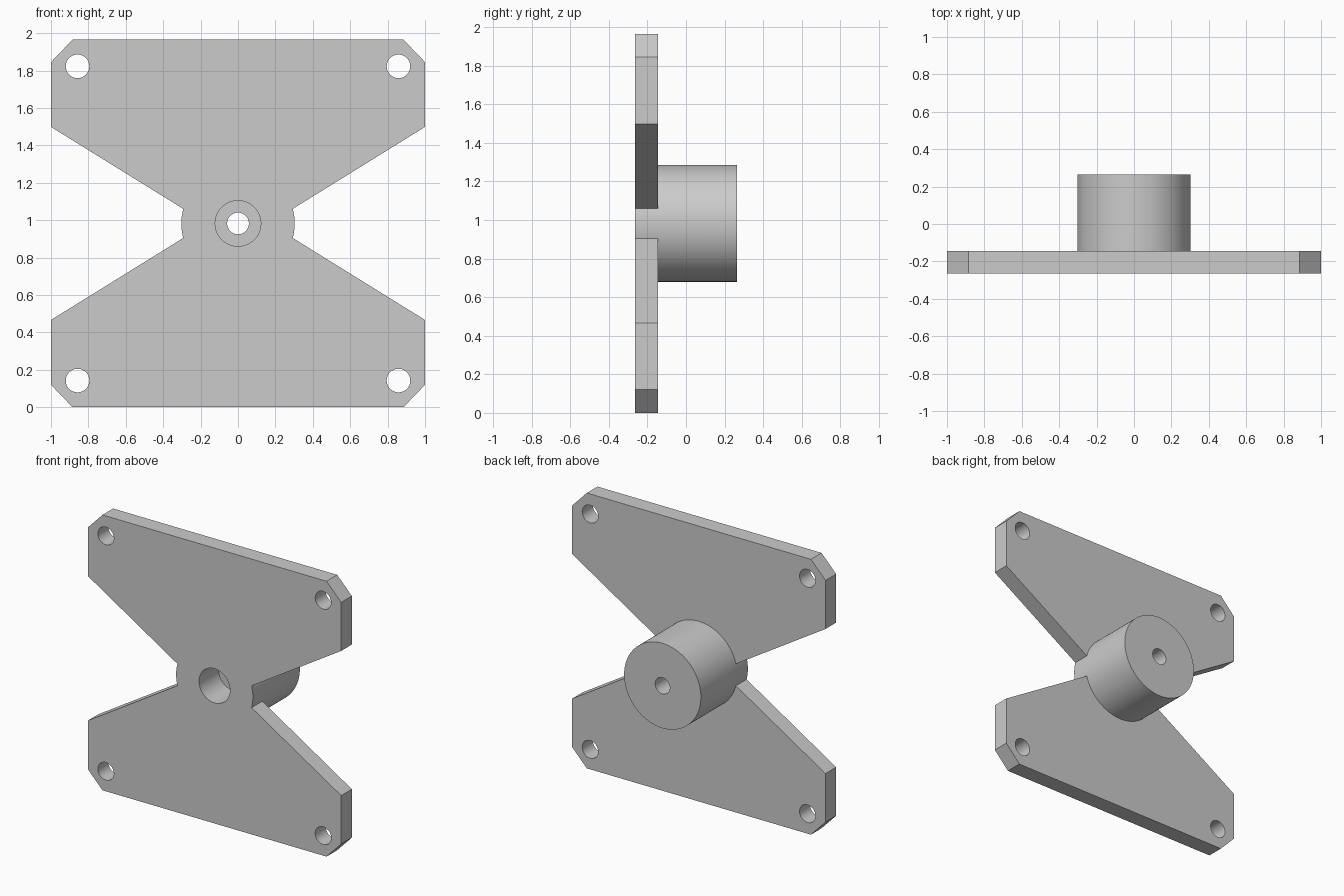
import bpy, bmesh, math
from mathutils import Matrix

cube = bpy.data.objects.get("Cube")
if cube:
    bpy.data.objects.remove(cube, do_unlink=True)

MID = 0.9825                      # height of the hub axis
FRONT, PLATE_BACK, HUB_BACK = -0.265, -0.145, 0.265
HUB_R = 0.303

grey = bpy.data.materials.new("plain grey")
grey.use_nodes = True
colour = (0.6, 0.6, 0.6, 1)
grey.diffuse_color = colour
grey.node_tree.nodes["Principled BSDF"].inputs["Base Color"].default_value = colour


def add_object(name, bm):
    bmesh.ops.recalc_face_normals(bm, faces=bm.faces[:])
    mesh = bpy.data.meshes.new(name)
    bm.to_mesh(mesh)
    bm.free()
    obj = bpy.data.objects.new(name, mesh)
    bpy.context.collection.objects.link(obj)
    mesh.materials.append(grey)
    return obj


def rod(name, radius, y0, y1, x=0, z=MID, sides=64):
    """Cylinder running along y."""
    bm = bmesh.new()
    place = Matrix.Translation((x, (y0 + y1) / 2, z)) @ Matrix.Rotation(math.pi / 2, 4, "X")
    bmesh.ops.create_cone(bm, cap_ends=True, segments=sides, radius1=radius,
                          radius2=radius, depth=y1 - y0, matrix=place)
    return add_object(name, bm)


def combine(target, tool, operation):
    mod = target.modifiers.new(tool.name, "BOOLEAN")
    mod.operation = operation
    mod.solver = "EXACT"
    mod.object = tool
    bpy.context.view_layer.objects.active = target
    bpy.ops.object.modifier_apply(modifier=mod.name)
    bpy.data.objects.remove(tool, do_unlink=True)


# Waisted plate with clipped corners, mirrored from one quarter
quarter = [(0.28, 0.07), (1, 0.516), (1, 0.8625), (0.885, MID)]
upper = quarter + [(-x, z) for x, z in reversed(quarter)]
outline = upper + [(-x, -z) for x, z in upper]
bm = bmesh.new()
face = bm.faces.new([bm.verts.new((x, FRONT, MID + z)) for x, z in outline])
extruded = bmesh.ops.extrude_face_region(bm, geom=[face])["geom"]
bmesh.ops.translate(bm, vec=(0, PLATE_BACK - FRONT, 0),
                    verts=[v for v in extruded if isinstance(v, bmesh.types.BMVert)])
bracket = add_object("mounting_bracket", bm)

# Round hub, passing through the plate to its front face
combine(bracket, rod("hub", HUB_R, FRONT, HUB_BACK, sides=96), "UNION")

# Stepped centre bore
combine(bracket, rod("counterbore", 0.122, FRONT - 0.1, FRONT + 0.22), "DIFFERENCE")
combine(bracket, rod("through_bore", 0.058, FRONT - 0.1, HUB_BACK + 0.1, sides=48), "DIFFERENCE")

# Corner screw holes
for x in (-0.858, 0.858):
    for z in (-0.84, 0.84):
        hole = rod("screw_hole", 0.063, FRONT - 0.1, PLATE_BACK + 0.1, x, MID + z, 48)
        combine(bracket, hole, "DIFFERENCE")

# Smooth round walls, crisp edges
bpy.ops.object.select_all(action="DESELECT")
bracket.select_set(True)
bpy.context.view_layer.objects.active = bracket
bpy.ops.object.shade_smooth_by_angle(angle=math.radians(30))
